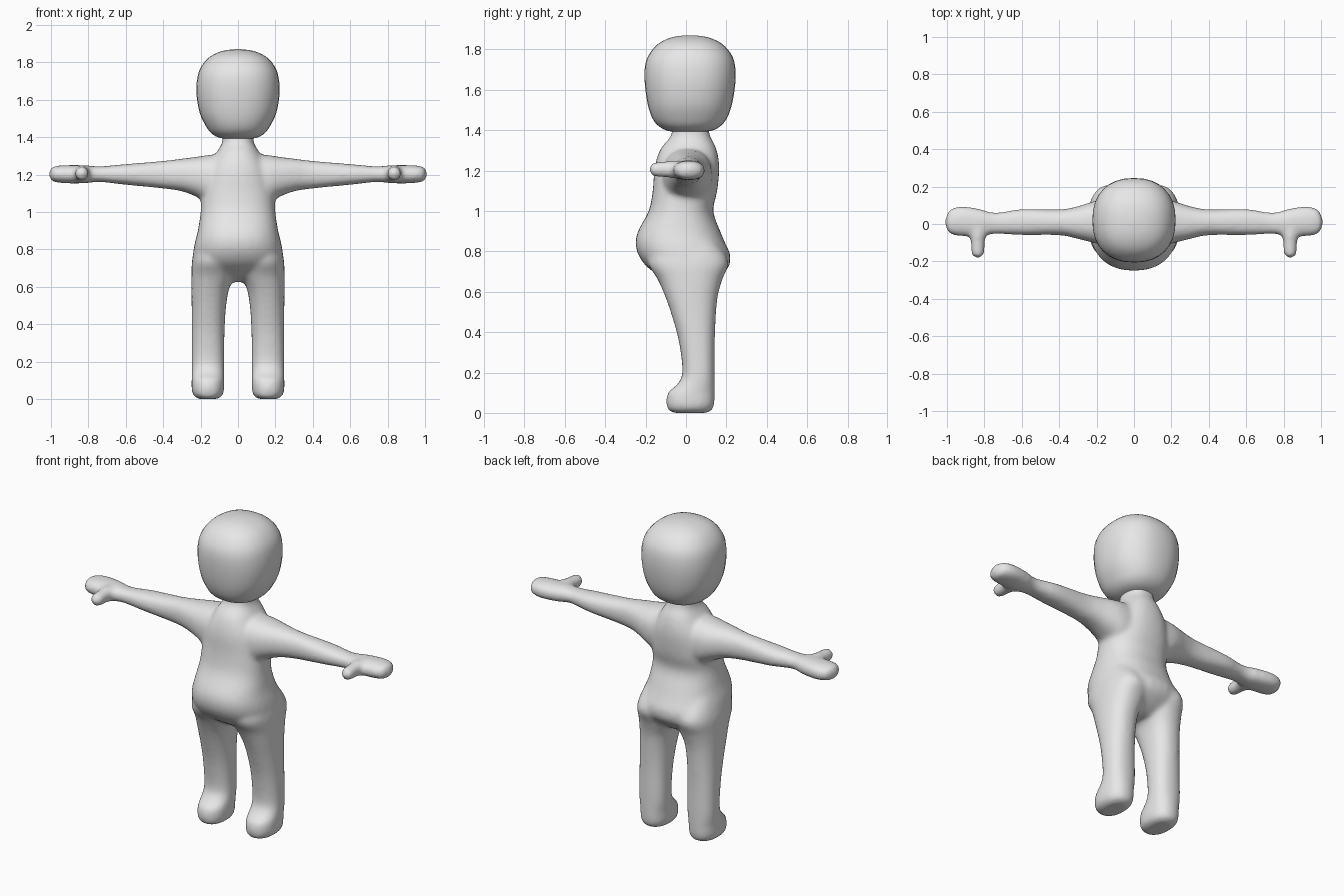
import bpy, bmesh, math

skin = bpy.data.materials.new("plain grey")
skin.diffuse_color = (0.8, 0.8, 0.8, 1)


def spline(rows, steps):
    """Smoothly resample rows of numbers."""
    out = []
    for i in range(len(rows) - 1):
        p = [rows[max(i - 1, 0)], rows[i], rows[i + 1], rows[min(i + 2, len(rows) - 1)]]
        for k in range(steps):
            t = k / steps
            out.append([0.5 * (2 * b + (c - a) * t + (2 * a - 5 * b + 4 * c - d) * t * t
                               + (3 * b - a - 3 * c + d) * t ** 3) for a, b, c, d in zip(*p)])
    return out + [list(rows[-1])]


def loft(bm, axis, rows, side=1, sides=32, power=2.3, steps=4):
    """Skin rings given as (position, low a, high a, low b, high b)."""
    rings = []
    for t, a0, a1, b0, b1 in spline(rows, steps):
        ring = []
        for k in range(sides):
            w = 2 * math.pi * k / sides
            c, s = math.cos(w), math.sin(w)
            a = (a0 + a1) / 2 + (a1 - a0) / 2 * math.copysign(abs(c) ** (2 / power), c)
            b = (b0 + b1) / 2 + (b1 - b0) / 2 * math.copysign(abs(s) ** (2 / power), s)
            x, y, z = {"x": (t, a, b), "y": (a, t, b), "z": (a, b, t)}[axis]
            ring.append(bm.verts.new((x * side, y, z)))
        rings.append(ring)
    faces = [bm.faces.new(rings[0]), bm.faces.new(rings[-1])]
    for r, q in zip(rings, rings[1:]):
        for k in range(sides):
            n = (k + 1) % sides
            faces.append(bm.faces.new((r[k], r[n], q[n], q[k])))
    bmesh.ops.recalc_face_normals(bm, faces=faces)


def finish(name, bm):
    for f in bm.faces:
        f.smooth = True
    me = bpy.data.meshes.new(name)
    bm.to_mesh(me)
    bm.free()
    me.materials.append(skin)
    ob = bpy.data.objects.new(name, me)
    bpy.context.collection.objects.link(ob)
    return ob


# Torso: (z, half width, front, back)
torso = [(1.43, .085, -.07, .11), (1.37, .085, -.075, .12), (1.31, .12, -.125, .15),
         (1.22, .17, -.155, .165), (1.1, .195, -.165, .155), (1.0, .2, -.185, .135),
         (.9, .215, -.238, .17), (.84, .23, -.25, .195), (.78, .24, -.235, .22),
         (.72, .235, -.19, .21), (.66, .18, -.10, .15), (.625, .1, -.03, .09)]
# Leg: (z, inner x, outer x, front, back)
leg = [(.85, .01, .22, -.15, .15), (.75, .01, .245, -.19, .21), (.66, .02, .249, -.14, .18),
       (.58, .05, .249, -.105, .158), (.48, .065, .248, -.07, .148), (.35, .072, .248, -.035, .143),
       (.2, .073, .248, -.018, .143), (.14, .073, .248, -.045, .143), (.1, .073, .248, -.09, .143),
       (.04, .075, .247, -.097, .14), (.01, .09, .23, -.085, .125), (0, .11, .21, -.06, .1)]
# Arm and palm: (x, front, back, bottom, top)
arm = [(0, -.12, .13, 1.04, 1.31), (.15, -.115, .13, 1.045, 1.305), (.22, -.1, .12, 1.08, 1.295),
       (.3, -.08, .095, 1.11, 1.285), (.4, -.06, .078, 1.125, 1.273), (.6, -.06, .08, 1.145, 1.256),
       (.74, -.053, .06, 1.16, 1.244), (.82, -.065, .08, 1.153, 1.25), (.92, -.065, .095, 1.153, 1.25),
       (.98, -.055, .08, 1.16, 1.245), (1.0, -.03, .05, 1.17, 1.235), (1.008, -.01, .03, 1.185, 1.22)]
# Thumb: (y, low x, high x, bottom, top)
thumb = [(.02, .78, .89, 1.16, 1.245), (-.05, .785, .885, 1.16, 1.25), (-.09, .797, .873, 1.165, 1.248),
         (-.14, .798, .872, 1.168, 1.243), (-.17, .805, .865, 1.175, 1.237), (-.18, .82, .85, 1.19, 1.22)]

bm = bmesh.new()
loft(bm, "z", [(z, -w, w, f, b) for z, w, f, b in torso])
for side in (-1, 1):
    loft(bm, "z", leg, side)
    loft(bm, "x", arm, side)
    loft(bm, "y", thumb, side, power=2)
body = finish("body", bm)

# Fuse the limbs into one soft skin
fuse = body.modifiers.new("fuse", "REMESH")
fuse.mode = "VOXEL"
fuse.voxel_size = 0.012
fuse.use_smooth_shade = True
soften = body.modifiers.new("soften", "SMOOTH")
soften.factor = 0.5
soften.iterations = 12

# Head: (z, half width, front, back)
head = [(1.385, .03, -.02, .05), (1.397, .1, -.09, .125), (1.42, .142, -.135, .17),
        (1.46, .172, -.167, .203), (1.53, .205, -.19, .228), (1.63, .222, -.204, .244),
        (1.72, .217, -.203, .243), (1.78, .195, -.18, .222), (1.83, .15, -.135, .175),
        (1.86, .085, -.07, .11), (1.87, .02, 0, .04)]
bm = bmesh.new()
loft(bm, "z", [(z, -w, w, f, b) for z, w, f, b in head], steps=3)
finish("head", bm)
